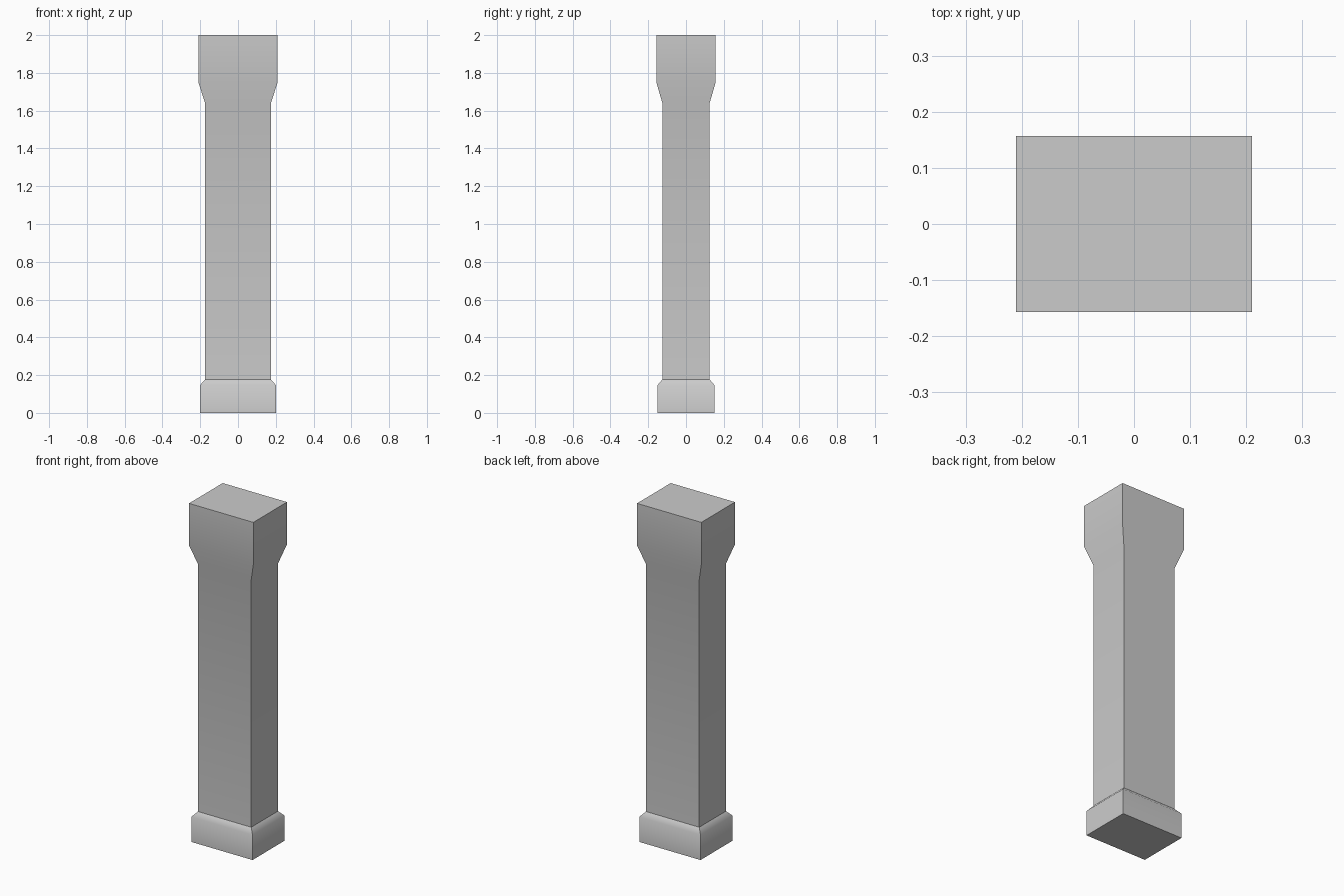
import bpy, bmesh
from math import radians

if "Cube" in bpy.data.objects:
    bpy.data.objects.remove(bpy.data.objects["Cube"])


def rect_loft(name, sections, smooth_angle, cap_bottom=False, cap_top=False):
    """Loft rectangular sections given as (half width, half depth, z)."""
    bm = bmesh.new()
    rings = [[bm.verts.new((sx * hx, sy * hy, z))
              for sx, sy in ((-1, -1), (1, -1), (1, 1), (-1, 1))]
             for hx, hy, z in sections]
    for low, high in zip(rings, rings[1:]):
        for i in range(4):
            j = (i + 1) % 4
            bm.faces.new((low[i], low[j], high[j], high[i]))
    if cap_bottom:
        bm.faces.new(rings[0][::-1])
    if cap_top:
        bm.faces.new(rings[-1])
    mesh = bpy.data.meshes.new(name)
    bm.to_mesh(mesh)
    bm.free()
    obj = bpy.data.objects.new(name, mesh)
    bpy.context.collection.objects.link(obj)
    bpy.ops.object.select_all(action='DESELECT')
    obj.select_set(True)
    bpy.context.view_layer.objects.active = obj
    bpy.ops.object.shade_smooth_by_angle(angle=radians(smooth_angle))
    return obj


# Plinth with a softly shaded chamfer that meets the shaft
rect_loft("plinth", [(0.20, 0.15, 0), (0.20, 0.15, 0.148),
                     (0.174, 0.125, 0.177)], 55, cap_bottom=True)

# Straight shaft flaring into the block-shaped capital
rect_loft("shaft_and_capital", [(0.174, 0.125, 0.177), (0.174, 0.125, 1.64),
                                (0.21, 0.157, 1.75), (0.21, 0.157, 2.0)],
          30, cap_top=True)
